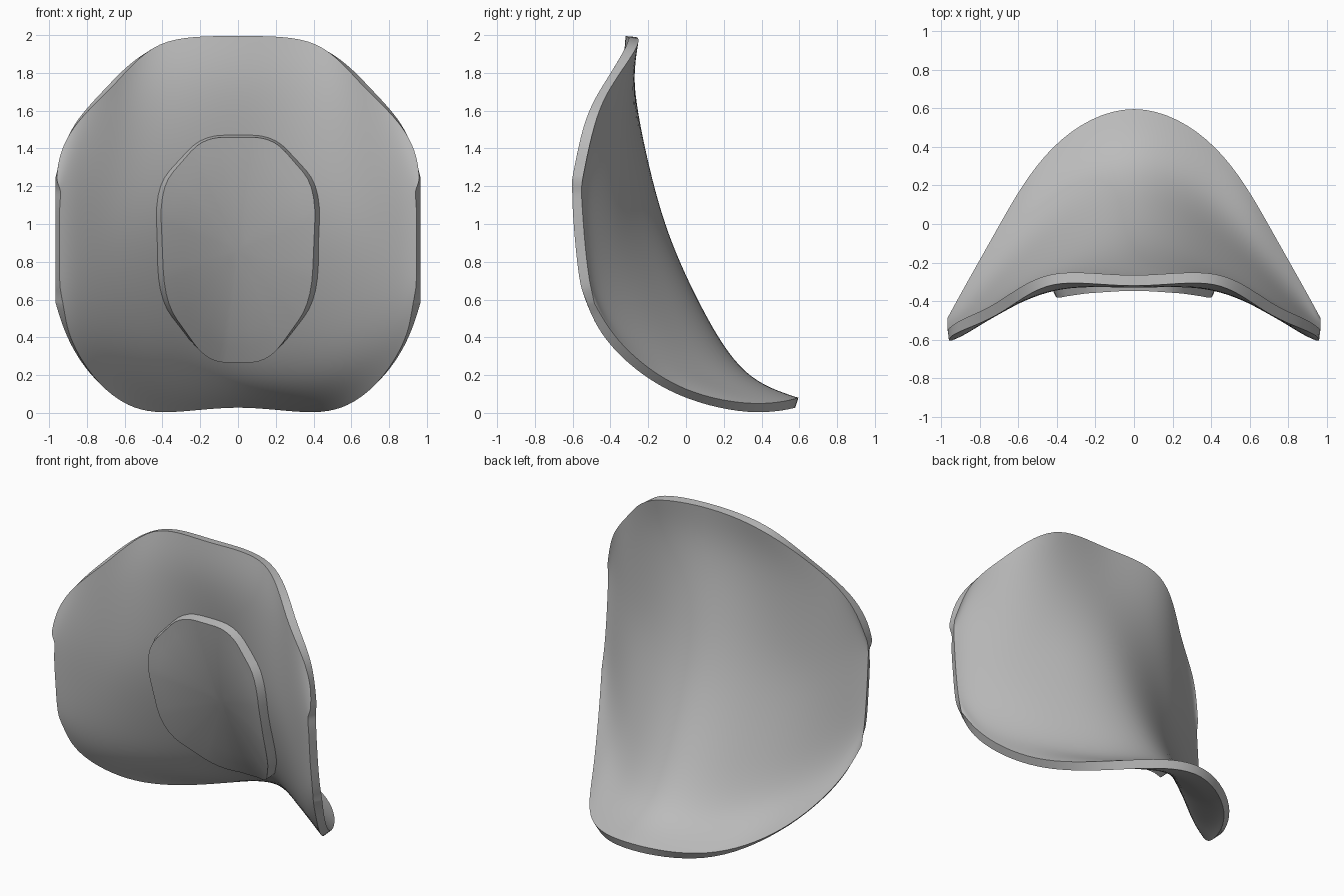
import bpy, bmesh, math
from mathutils import Vector

if "Cube" in bpy.data.objects:
    bpy.data.objects.remove(bpy.data.objects["Cube"])

grey = bpy.data.materials.new("plain grey")
grey.use_nodes = True
grey.diffuse_color = (.5, .5, .5, 1)
grey.node_tree.nodes["Principled BSDF"].inputs["Base Color"].default_value = grey.diffuse_color

# Half of the shell: x of each column, then its (y, z) profile from top to bottom
HALF = {
    0: [(-.265, 1.99), (-.27, 1.72), (-.205, 1.35), (-.092, .95), (.088, .55), (.315, .22), (.595, .08)],
    .42: [(-.26, 1.94), (-.29, 1.68), (-.28, 1.3), (-.22, .93), (-.08, .53), (.11, .22), (.395, .05)],
    .7: [(-.4, 1.72), (-.405, 1.5), (-.4, 1.2), (-.37, .9), (-.3, .58), (-.19, .33), (-.01, .13)],
    .88: [(-.49, 1.5), (-.505, 1.38), (-.51, 1.17), (-.49, .9), (-.455, .65), (-.4, .48), (-.33, .355)],
    .965: [(-.545, 1.25), (-.553, 1.19), (-.55, 1.1), (-.535, .9), (-.515, .73), (-.5, .65), (-.485, .58)],
}
SHELL, PAD = .055, .06


def pad_ends(row):
    return [2 * row[0] - row[1]] + row + [2 * row[-1] - row[-2]]


def fit(points):
    """Control points of a smooth cubic spline passing through the points."""
    ctrl = list(points)
    for _ in range(40):
        e = pad_ends(ctrl)
        ctrl = [c + p - (e[i] + 4 * c + e[i + 2]) / 6
                for i, (c, p) in enumerate(zip(ctrl, points))]
    return pad_ends(ctrl)


def weights(t, count):
    i = max(0, min(count - 2, math.floor(t)))
    f = t - i
    g = 1 - f
    return i, (g**3 / 6, (3 * f**3 - 6 * f * f + 4) / 6, (3 * g**3 - 6 * g * g + 4) / 6, f**3 / 6)


# Mirrored control net, fitted along the columns and then across them
columns = [[Vector((side * x, y, z)) for y, z in HALF[x]]
           for side, xs in ((-1, list(HALF)[:0:-1]), (1, list(HALF))) for x in xs]
U, V = len(columns), len(columns[0])
rows = [fit(list(r)) for r in zip(*[fit(c) for c in columns])]


def surface(u, v):
    i, wu = weights(u, U)
    j, wv = weights(v, V)
    p = Vector()
    for b in range(4):
        for a in range(4):
            p += rows[j + b][i + a] * (wu[a] * wv[b])
    return p


def offset(u, v, depth):
    """Point at the given depth in front of the back surface."""
    h = .01
    p = surface(u, v)
    n = (surface(u + h, v) - p).cross(surface(u, v + h) - p).normalized()
    if n.y > 0:
        n.negate()
    return p + n * depth


def locate(x, z, depth):
    """Surface parameters seen at x, z from the front."""
    u, v, h = (U - 1) / 2 + x * 2, (V - 1) * (2 - z) / 2, .01
    for _ in range(8):
        p = offset(u, v, depth)
        du = (offset(u + h, v, depth) - p) / h
        dv = (offset(u, v + h, depth) - p) / h
        ex, ez = x - p.x, z - p.z
        det = du.x * dv.z - dv.x * du.z
        u += max(-.5, min(.5, (ex * dv.z - dv.x * ez) / det))
        v += max(-.5, min(.5, (du.x * ez - ex * du.z) / det))
    return u, v


def slab(name, params, faces, back, front):
    """Sheet of given thickness following the curved surface."""
    bm = bmesh.new()
    low, high = ([bm.verts.new(offset(u, v, d)) for u, v in params] for d in (back, front))
    for f in faces:
        bm.faces.new([low[i] for i in f])
    bm.verts.index_update()
    rim = [[v.index for v in e.verts] for e in bm.edges if e.is_boundary]
    for f in faces:
        bm.faces.new([high[i] for i in reversed(f)])
    for a, b in rim:
        bm.faces.new((low[a], low[b], high[b], high[a]))
    bmesh.ops.recalc_face_normals(bm, faces=bm.faces)
    mesh = bpy.data.meshes.new(name)
    bm.to_mesh(mesh)
    bm.free()
    mesh.materials.append(grey)
    ob = bpy.data.objects.new(name, mesh)
    bpy.context.collection.objects.link(ob)
    bpy.ops.object.select_all(action='DESELECT')
    ob.select_set(True)
    bpy.context.view_layer.objects.active = ob
    bpy.ops.object.shade_smooth_by_angle(angle=math.radians(40))


# Curved shell
NU, NV = 64, 48
params = [((U - 1) * i / NU, (V - 1) * j / NV) for j in range(NV + 1) for i in range(NU + 1)]
W = NU + 1
quads = [(j * W + i, j * W + i + 1, (j + 1) * W + i + 1, (j + 1) * W + i)
         for j in range(NV) for i in range(NU)]
slab("curved_shell", params, quads, 0, SHELL)

# Raised pad: octagon with rounded corners, filled by rings around its centre
right = [Vector(p) for p in ((.19, 1.47), (.437, 1.2), (.42, .6), (.19, .3))]
octagon = right + [Vector((-p.x, p.y)) for p in reversed(right)]
outline = []
for i, c in enumerate(octagon):
    a, b = c.lerp(octagon[i - 1], .3), c.lerp(octagon[(i + 1) % 8], .3)
    outline += [a.lerp(c, t / 5).lerp(c.lerp(b, t / 5), t / 5) for t in range(6)]
centre, N, RINGS = Vector((0, .885)), len(outline), 7
targets = [centre] + [centre.lerp(p, r / RINGS) for r in range(1, RINGS + 1) for p in outline]
faces = [(0, 1 + i, 1 + (i + 1) % N) for i in range(N)]
for r in range(RINGS - 1):
    s = 1 + r * N
    faces += [(s + i, s + N + i, s + N + (i + 1) % N, s + (i + 1) % N) for i in range(N)]
slab("raised_pad", [locate(p.x, p.y, SHELL) for p in targets], faces, SHELL - .01, SHELL + PAD)
